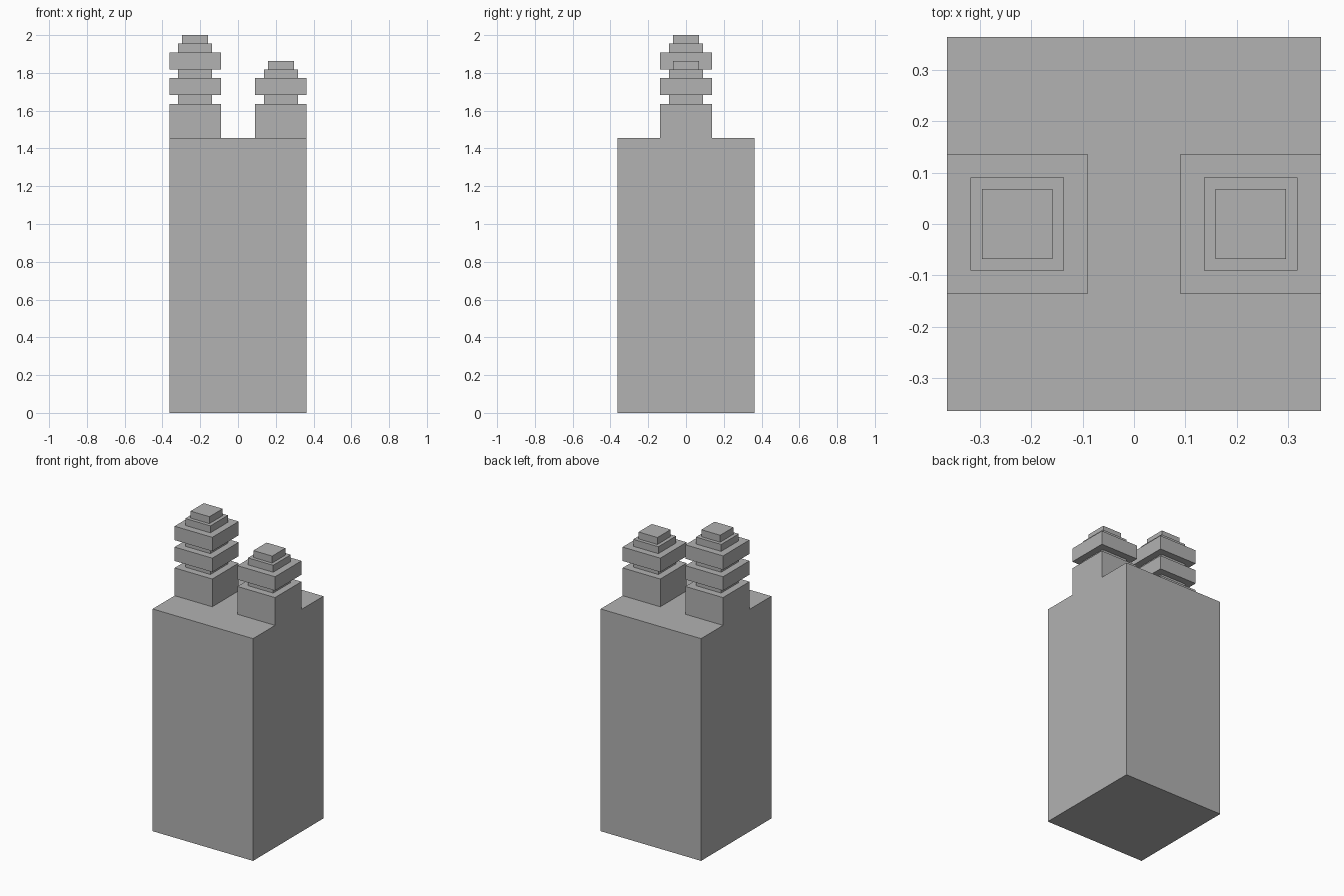
import bpy
import bmesh

default = bpy.data.objects.get("Cube")
if default:
    bpy.data.objects.remove(default, do_unlink=True)

U = 1 / 22  # one block unit

# Single grey material
GREY = (0.445, 0.445, 0.445, 1)
stone = bpy.data.materials.new("plain grey")
stone.use_nodes = True
stone.diffuse_color = GREY
stone.node_tree.nodes["Principled BSDF"].inputs["Base Color"].default_value = GREY


def block(name, x, width, bottom, height):
    """Square block centred on y = 0, sized in block units."""
    bm = bmesh.new()
    bmesh.ops.create_cube(bm, size=1)
    for v in bm.verts:
        v.co.x = (v.co.x * width + x) * U
        v.co.y *= width * U
        v.co.z = ((v.co.z + 0.5) * height + bottom) * U
    mesh = bpy.data.meshes.new(name)
    bm.to_mesh(mesh)
    bm.free()
    mesh.materials.append(stone)
    obj = bpy.data.objects.new(name, mesh)
    bpy.context.collection.objects.link(obj)


def stack(side, x, rings):
    """Tower of wide rings and narrow necks, ending in a small cap."""
    z = 32
    tiers = [("base", 6, 4)]
    for i in range(rings):
        tiers += [(f"neck_{i + 1}", 4, 1), (f"ring_{i + 1}", 6, 2)]
    tiers += [("shoulder", 4, 1), ("cap", 3, 1)]
    for part, width, height in tiers:
        block(f"{side}_stack_{part}", x, width, z, height)
        z += height


# Main body
block("body", 0, 16, 0, 32)

# Tall stack on the right, short one on the left
stack("right", -5, 2)
stack("left", 5, 1)
